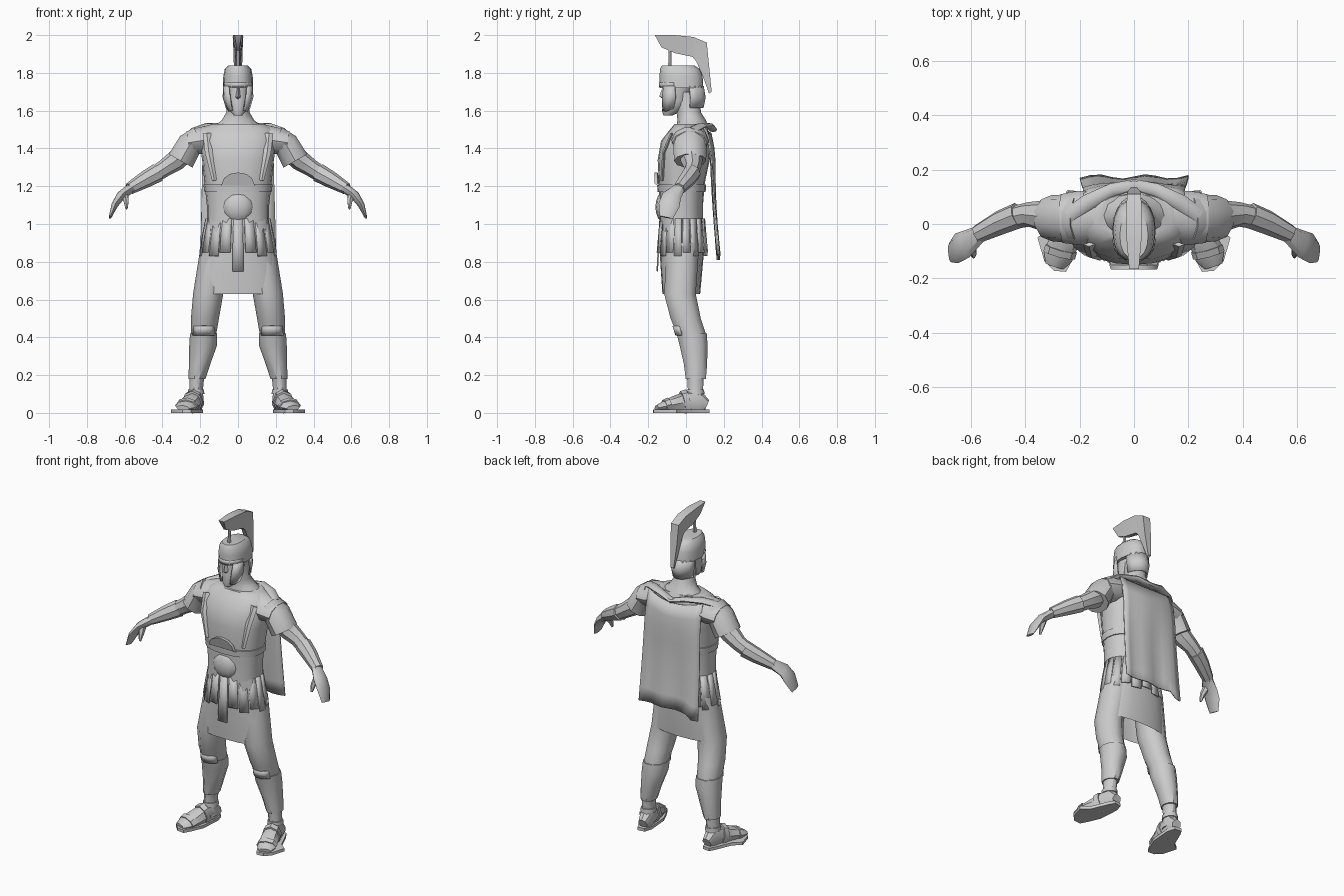
import bpy, bmesh
from math import sin, cos, radians, pi, copysign
from mathutils import Vector


def finish(name, bm, mirror=False, thick=0):
    bmesh.ops.recalc_face_normals(bm, faces=bm.faces)
    me = bpy.data.meshes.new(name)
    bm.to_mesh(me)
    bm.free()
    ob = bpy.data.objects.new(name, me)
    bpy.context.collection.objects.link(ob)
    if thick:
        ob.modifiers.new("thick", 'SOLIDIFY').thickness = thick
    if mirror:
        ob.modifiers.new("mirror", 'MIRROR').use_bisect_axis[0] = False
    return ob


def skin(name, rings, closed=True, caps=True, **kw):
    """Join equal rings of points into a surface."""
    bm = bmesh.new()
    vs = [[bm.verts.new(p) for p in r] for r in rings]
    n = len(vs[0])
    for r, s in zip(vs, vs[1:]):
        for i in range(n if closed else n - 1):
            j = (i + 1) % n
            bm.faces.new((r[i], r[j], s[j], s[i]))
    if closed and caps:
        bm.faces.new(vs[0])
        bm.faces.new(vs[-1])
    return finish(name, bm, **kw)


def ellipse(c, u, v, a, b, n, p=1, arc=None):
    lo, hi = arc or (0, 360)
    m = n if arc is None else n - 1
    pts = []
    for i in range(n):
        t = radians(lo + (hi - lo) * i / m)
        cu, sv = cos(t), sin(t)
        pts.append(c + u * a * copysign(abs(cu) ** p, cu) + v * b * copysign(abs(sv) ** p, sv))
    return pts


X, Y, Z = Vector((1, 0, 0)), Vector((0, 1, 0)), Vector((0, 0, 1))


def loft(name, secs, n=12, p=1, arc=None, **kw):
    """Level sections: (x, y, z, half width, half depth). 270 degrees is the front."""
    rings = [ellipse(Vector(s[:3]), X, Y, s[3], s[4], n, p, arc) for s in secs]
    return skin(name, rings, closed=arc is None, **kw)


def tube(name, secs, n=8, side=Y, p=1, **kw):
    """Sections square to a path; first radius runs along 'side'."""
    pts = [Vector(s[:3]) for s in secs]
    rings = []
    for i, s in enumerate(secs):
        t = (pts[min(i + 1, len(pts) - 1)] - pts[max(i - 1, 0)]).normalized()
        u = (side - t * side.dot(t)).normalized()
        rings.append(ellipse(pts[i], u, t.cross(u), s[3], s[4], n, p))
    return skin(name, rings, **kw)


def plate(name, pts, vec, **kw):
    pts = [Vector(q) for q in pts]
    return skin(name, [pts, [q + Vector(vec) for q in pts]], **kw)


# torso armour
loft("breastplate", [(0, -.025, 1.0, .165, .115), (0, -.025, 1.1, .165, .115),
                     (0, -.022, 1.22, .178, .122), (0, -.012, 1.34, .19, .138),
                     (0, 0, 1.44, .205, .132), (0, .015, 1.5, .195, .1),
                     (0, .025, 1.53, .14, .085)], n=20, p=.85)
loft("waist_belt", [(0, -.023, 1.17, .178, .127), (0, -.023, 1.21, .183, .13)], n=20, p=.85)
bm = bmesh.new()
bmesh.ops.create_uvsphere(bm, u_segments=12, v_segments=8, radius=1)
for v in bm.verts:
    v.co = Vector((v.co.x * .085, v.co.y * .05 - .112, v.co.z * .085 + 1.09))
finish("belly_plate", bm)
plate("belt_emblem", [(.09, -.135, 1.205)] +
      [(.085 * cos(radians(t)), -.15, 1.215 + .058 * sin(radians(t))) for t in range(0, 181, 30)] +
      [(-.09, -.135, 1.205)], (0, -.018, 0))
tube("chest_strap", [(.165, -.075, 1.48, .022, .008), (.155, -.118, 1.38, .02, .008),
                     (.125, -.127, 1.23, .012, .008)], n=4, side=X, mirror=True)

# skirt of cloth with leather strips
loft("tunic_skirt", [(0, -.025, 1.03, .165, .113), (0, -.022, .86, .195, .118),
                     (0, -.025, .63, .232, .1)], n=20, p=.85, caps=False)
bm = bmesh.new()
N = 18
for i in range(N):
    mid = 270 + i * 360 / N
    low = .75 if i == 0 else .83 + .02 * (i % 2)
    quad = []
    for z, rx, ry, w in ((1.03, .172, .122, 8), ((1.03 + low) / 2, .19, .13, 8.5), (low, .205, .138, 8.5)):
        for d in (-w, w):
            t = radians(mid + d)
            quad.append(bm.verts.new((rx * cos(t), -.02 + ry * sin(t), z)))
    for k in (0, 2):
        bm.faces.new((quad[k], quad[k + 1], quad[k + 3], quad[k + 2]))
finish("skirt_strips", bm, thick=.008)

# shoulders and arms
tube("shoulder_guard", [(.13, .03, 1.455, .09, .075), (.2, .022, 1.44, .1, .075),
                        (.265, .02, 1.43, .09, .062)], n=10, mirror=True)
tube("sleeve", [(.2, .02, 1.455, .09, .07), (.255, .02, 1.42, .088, .072),
                (.303, .022, 1.335, .085, .076)], n=10, mirror=True)
tube("upper_arm", [(.23, .02, 1.43, .07, .06), (.33, .03, 1.335, .058, .055),
                   (.39, .035, 1.295, .045, .046), (.46, .02, 1.25, .042, .042)], mirror=True)
tube("bracer", [(.425, .032, 1.272, .048, .05), (.49, .006, 1.236, .045, .045),
                (.575, -.037, 1.187, .034, .032)], mirror=True)
tube("hand", [(.565, -.035, 1.19, .032, .026), (.62, -.075, 1.15, .052, .024),
              (.653, -.09, 1.10, .056, .018), (.677, -.105, 1.035, .036, .007)], mirror=True)
tube("thumb", [(.6, -.075, 1.16, .026, .02), (.592, -.105, 1.12, .018, .015),
               (.59, -.12, 1.08, .008, .006)], n=6, mirror=True)

# legs
loft("leg", [(.11, -.015, .9, .085, .09), (.158, -.032, .63, .08, .088),
             (.175, -.002, .5, .074, .084), (.183, .035, .4, .065, .08),
             (.185, .045, .34, .066, .068), (.218, .05, .18, .038, .046),
             (.222, .05, .12, .036, .042), (.222, .05, .04, .042, .05)], n=10, mirror=True)
loft("greave", [(.182, .03, .42, .072, .084), (.184, .04, .36, .074, .078),
                (.203, .05, .26, .057, .065), (.217, .052, .18, .045, .056)], n=10, mirror=True)
loft("knee_guard", [(.181, .025, .41, .073, .083), (.18, .015, .46, .068, .088)],
     n=6, arc=(215, 325), thick=.006, mirror=True)

# feet and sandals
tube("foot", [(.22, .11, .04, .03, .03), (.222, .075, .055, .043, .055), (.232, .02, .06, .046, .06),
              (.255, -.06, .045, .055, .045), (.28, -.12, .033, .055, .028),
              (.292, -.155, .025, .035, .015)], n=8, side=X, mirror=True)
plate("sandal_sole", [(.25, -.176, 0), (.295, -.172, 0), (.33, -.136, 0), (.355, -.05, 0), (.31, -.015, 0),
                      (.265, .09, 0), (.245, .125, 0), (.2, .12, 0), (.185, .07, 0), (.195, -.06, 0),
                      (.225, -.13, 0)], (0, 0, .018), mirror=True)
tube("toe_strap", [(.275, -.115, .036, .06, .034), (.268, -.09, .042, .06, .04)],
     side=X, mirror=True)
tube("instep_strap", [(.243, -.02, .056, .056, .06), (.235, .01, .062, .053, .064)],
     side=X, mirror=True)
loft("ankle_strap", [(.222, .05, .1, .044, .05), (.222, .05, .125, .042, .048)], n=10, mirror=True)

# neck and head
loft("neck", [(0, .035, 1.5, .15, .09), (0, .03, 1.55, .085, .075), (0, .015, 1.59, .062, .065),
              (0, .0, 1.7, .058, .065)], n=12)
loft("face", [(0, -.095, 1.575, .022, .025), (0, -.075, 1.6, .045, .052), (0, -.05, 1.65, .06, .07),
              (0, -.04, 1.75, .064, .078)], n=12)
skin("nose", [[(-.007, -.115, 1.73), (.007, -.115, 1.73), (0, -.12, 1.735)],
              [(-.015, -.112, 1.67), (.015, -.112, 1.67), (0, -.142, 1.675)],
              [(-.008, -.11, 1.66), (.008, -.11, 1.66), (0, -.118, 1.66)]])

# helmet with guards and crest
loft("helmet_dome", [(0, -.024, 1.72, .08, .116), (0, -.026, 1.78, .078, .114),
                     (0, -.032, 1.82, .07, .106), (0, -.042, 1.84, .052, .085)], n=16, p=.9)
loft("helmet_brow", [(0, -.024, 1.725, .083, .119), (0, -.024, 1.75, .083, .119)],
     n=9, arc=(200, 340), thick=.006)
loft("neck_guard", [(0, -.02, 1.73, .08, .114), (0, -.018, 1.67, .079, .122),
                    (0, -.015, 1.615, .07, .108)], n=9, arc=(20, 160), thick=.008)
skin("cheek_guard", [[(.08, -.06, 1.73), (.072, -.09, 1.73), (.052, -.12, 1.73)],
                     [(.081, -.055, 1.67), (.07, -.1, 1.66), (.045, -.128, 1.67)],
                     [(.064, -.065, 1.61), (.05, -.105, 1.595), (.032, -.125, 1.6)]],
     closed=False, thick=.008, mirror=True)
tube("crest_stem", [(0, -.085, 1.83, .011, .011), (0, -.085, 1.93, .008, .008)], n=6, side=X)
skin("crest", [[(-wo, yo, zo), (wo, yo, zo), (wi, yi, zi), (-wi, yi, zi)]
               for yo, zo, yi, zi, wo, wi in (
                   (-.165, 2.0, -.13, 1.935, .018, .008), (-.06, 2.0, -.06, 1.905, .027, .012),
                   (.04, 1.99, .035, 1.885, .028, .014), (.11, 1.96, .055, 1.86, .026, .014),
                   (.122, 1.84, .09, 1.78, .022, .012), (.136, 1.70, .122, 1.69, .01, .006))])

# cape and its rolled collar
rows = []
for i in range(9):
    t = i / 8
    row = []
    for j in range(11):
        s = j / 5 - 1
        x = s * (.185 + .015 * t)
        z = 1.51 - .67 * t - .03 * (1 - t) * (1 - s * s) - (.03 * t if j < 2 else 0)
        y = .135 + .028 * sin(min(t * 4, 1) * pi / 2) - .035 * (1 - t) ** 2 * s * s \
            - .014 * sin(t * pi) + .012 * t + .008 * t * sin(s * 7)
        row.append((x, y, z))
    rows.append(row)
skin("cape", rows, closed=False, thick=.008)
tube("cape_collar", [(sx * x, y, z, r, .014) for sx, x, y, z, r in (
    (-1, .24, .03, 1.495, .03), (-1, .17, .08, 1.52, .03), (-1, .08, .125, 1.52, .025),
    (1, 0, .143, 1.5, .022), (1, .08, .125, 1.52, .025), (1, .17, .08, 1.52, .03),
    (1, .24, .03, 1.495, .03))], n=8, side=Y)

# smooth shading with sharp edges kept
for ob in bpy.context.scene.objects:
    ob.select_set(True)
    bpy.context.view_layer.objects.active = ob
bpy.ops.object.shade_smooth_by_angle(angle=radians(40))
